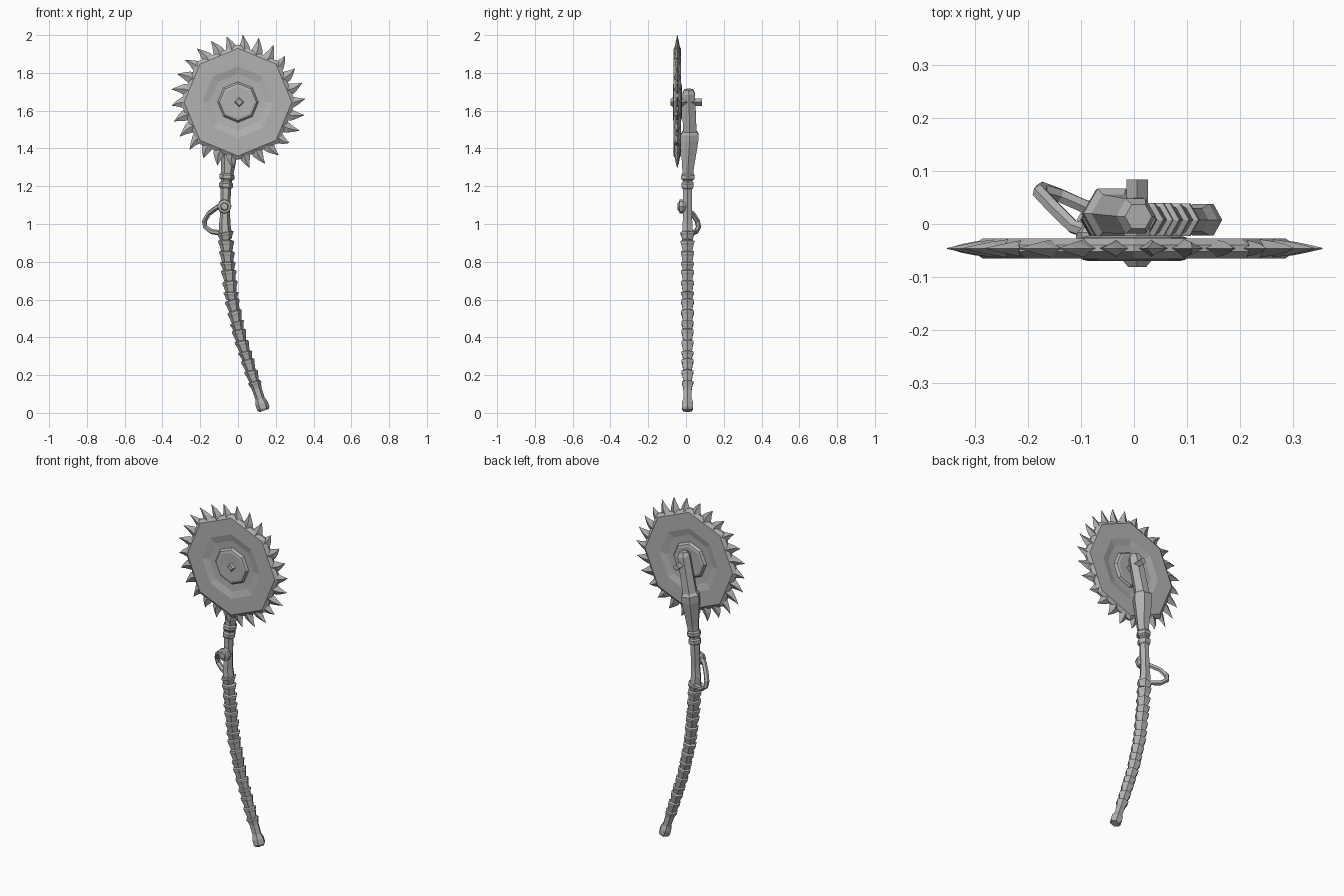
import bpy, math, random
from math import sin, cos, pi
from mathutils import Vector

random.seed(4)
if "Cube" in bpy.data.objects:
    bpy.data.objects.remove(bpy.data.objects["Cube"], do_unlink=True)

grey = bpy.data.materials.new("plain grey")
grey.use_nodes = True
grey.diffuse_color = (0.45, 0.45, 0.45, 1)
grey.node_tree.nodes["Principled BSDF"].inputs["Base Color"].default_value = (0.45, 0.45, 0.45, 1)


def make(name, verts, faces):
    mesh = bpy.data.meshes.new(name)
    mesh.from_pydata(verts, [], faces)
    mesh.materials.append(grey)
    obj = bpy.data.objects.new(name, mesh)
    bpy.context.collection.objects.link(obj)
    # make every face point outward
    import bmesh
    bm = bmesh.new()
    bm.from_mesh(mesh)
    bmesh.ops.recalc_face_normals(bm, faces=bm.faces)
    bm.to_mesh(mesh)
    bm.free()
    return obj


def skin(name, rings):
    """Join equal-sized rings of points into a closed tube."""
    n = len(rings[0])
    verts = [p for ring in rings for p in ring]
    faces = [(k * n + i, k * n + (i + 1) % n, (k + 1) * n + (i + 1) % n, (k + 1) * n + i)
             for k in range(len(rings) - 1) for i in range(n)]
    faces += [tuple(range(n)), tuple(range(len(verts) - n, len(verts)))]
    return make(name, verts, faces)


def lathe_y(name, profile, sides, cx, cz, turn=0.0):
    """Turn (radius, y) points around an axis along y."""
    return skin(name, [[(cx + r * sin(turn + 2 * pi * i / sides), y,
                         cz + r * cos(turn + 2 * pi * i / sides)) for i in range(sides)]
                       for r, y in profile])


# Bent centre line of the handle: (z, x, y)
LINE = [(0, 0.142, 0.008), (0.2, 0.075, 0.008), (0.4, 0.012, 0.008), (0.6, -0.033, 0.008),
        (0.8, -0.055, 0.008), (1.0, -0.07, 0.008), (1.2, -0.064, 0.008), (1.3, -0.053, 0.011),
        (1.47, -0.043, 0.02), (1.72, 0.01, 0.014)]


def centre(z):
    for (z0, x0, y0), (z1, x1, y1) in zip(LINE, LINE[1:]):
        if z <= z1 or z1 == LINE[-1][0]:
            t = (z - z0) / (z1 - z0)
            return Vector((x0 + t * (x1 - x0), y0 + t * (y1 - y0), z))


def handle_part(name, sections, sides=6, tilt=0.0):
    """Loft (z, radius) sections square to the centre line."""
    rings = []
    for z, r in sections:
        slope = (centre(z + 0.05) - centre(z - 0.05)).normalized()
        across = Vector((slope.z, 0, -slope.x + tilt)).normalized()
        rings.append([centre(z) + across * (r * cos(2 * pi * i / sides))
                      + Vector((0, r * sin(2 * pi * i / sides), 0)) for i in range(sides)])
    return skin(name, rings)


# Handle: core, pommel and upper shaft
handle_part("handle_core", [(0.04 + 0.1 * i, 0.023) for i in range(13)])
handle_part("pommel", [(0.012, 0.026), (0.024, 0.034), (0.05, 0.034), (0.075, 0.025), (0.13, 0.026)])
handle_part("upper_shaft", [(0.94, 0.034), (1.0, 0.03), (1.06, 0.026), (1.2, 0.028), (1.24, 0.03)])

# Wrapped grip: flared sleeves with thin bands between them
z = 0.125
index = 0
while z < 0.93:
    length = 0.058 if index % 3 else 0.042
    big = 0.034 + 0.009 * z
    handle_part("grip_sleeve", [(z, big * 0.72), (z + length * 0.55, big * 0.88),
                                (z + length * 0.75, big), (z + length * 0.92, big),
                                (z + length, big * 0.75)], tilt=random.uniform(-0.15, 0.15))
    z += length
    index += 1

# Neck bands
for z, r in ((1.205, 0.037), (1.25, 0.04)):
    handle_part("neck_band", [(z - 0.018, r * 0.8), (z - 0.009, r), (z + 0.009, r), (z + 0.018, r * 0.8)])

# Head arm behind the blade, with its wide collar
handle_part("head_arm", [(1.24, 0.03), (1.3, 0.036), (1.44, 0.054), (1.475, 0.054),
                         (1.49, 0.042), (1.69, 0.038), (1.712, 0.026)])

# Saw blade: stepped octagonal plate, the same on both faces
BLADE_Y, HUB_Z = -0.046, 1.645
half = [(0.02, 0.022), (0.085, 0.024), (0.098, 0.021), (0.108, 0.008), (0.15, 0.01),
        (0.19, 0.019), (0.285, 0.019), (0.305, 0.006)]
profile = [(r, BLADE_Y - d) for r, d in half] + [(r, BLADE_Y + d) for r, d in reversed(half)]
lathe_y("saw_blade", profile, 8, 0, HUB_Z)

# Axle pin through the blade and arm
lathe_y("axle_pin", [(0.017, -0.081), (0.026, -0.07), (0.024, 0.0), (0.02, 0.03), (0.02, 0.084)], 4, 0.006, HUB_Z)

# Hooked teeth around the rim
TEETH = 26
for k in range(TEETH):
    angle = 2 * pi * (k + 0.5) / TEETH
    tip = random.uniform(0.345, 0.36)

    def at(r, swing, d):
        a = angle - swing / r
        return (r * sin(a), BLADE_Y + d, HUB_Z + r * cos(a))

    rings = []
    for r, shift, wide, thick in ((0.268, 0, 0.034, 0.017), (0.3, 0.001, 0.027, 0.013),
                                  (0.325, 0.007, 0.015, 0.008), (tip, 0.018, 0.001, 0.001)):
        rings.append([at(r, shift - wide, 0), at(r, shift, -thick),
                      at(r, shift + wide, 0), at(r, shift, thick)])
    skin("blade_tooth", rings)

# Bolt on the front of the shaft
lathe_y("shaft_bolt", [(0.018, -0.046), (0.022, -0.038), (0.036, -0.034), (0.038, -0.016), (0.028, 0.0)],
        8, -0.072, 1.093)

# Bent side loop from the bolt back to the grip
path = [Vector(p) for p in ((-0.075, -0.018, 1.105), (-0.115, -0.005, 1.085), (-0.155, 0.035, 1.055),
                            (-0.178, 0.06, 1.015), (-0.174, 0.066, 0.985), (-0.14, 0.054, 0.96),
                            (-0.075, 0.025, 0.95))]
rings = []
for i, p in enumerate(path):
    along = (path[min(i + 1, len(path) - 1)] - path[max(i - 1, 0)]).normalized()
    side = along.cross(Vector((0.6, 0.8, 0))).normalized()
    up = along.cross(side)
    rings.append([p + 0.014 * (side * cos(2 * pi * j / 6) + up * sin(2 * pi * j / 6)) for j in range(6)])
skin("side_loop", rings)
